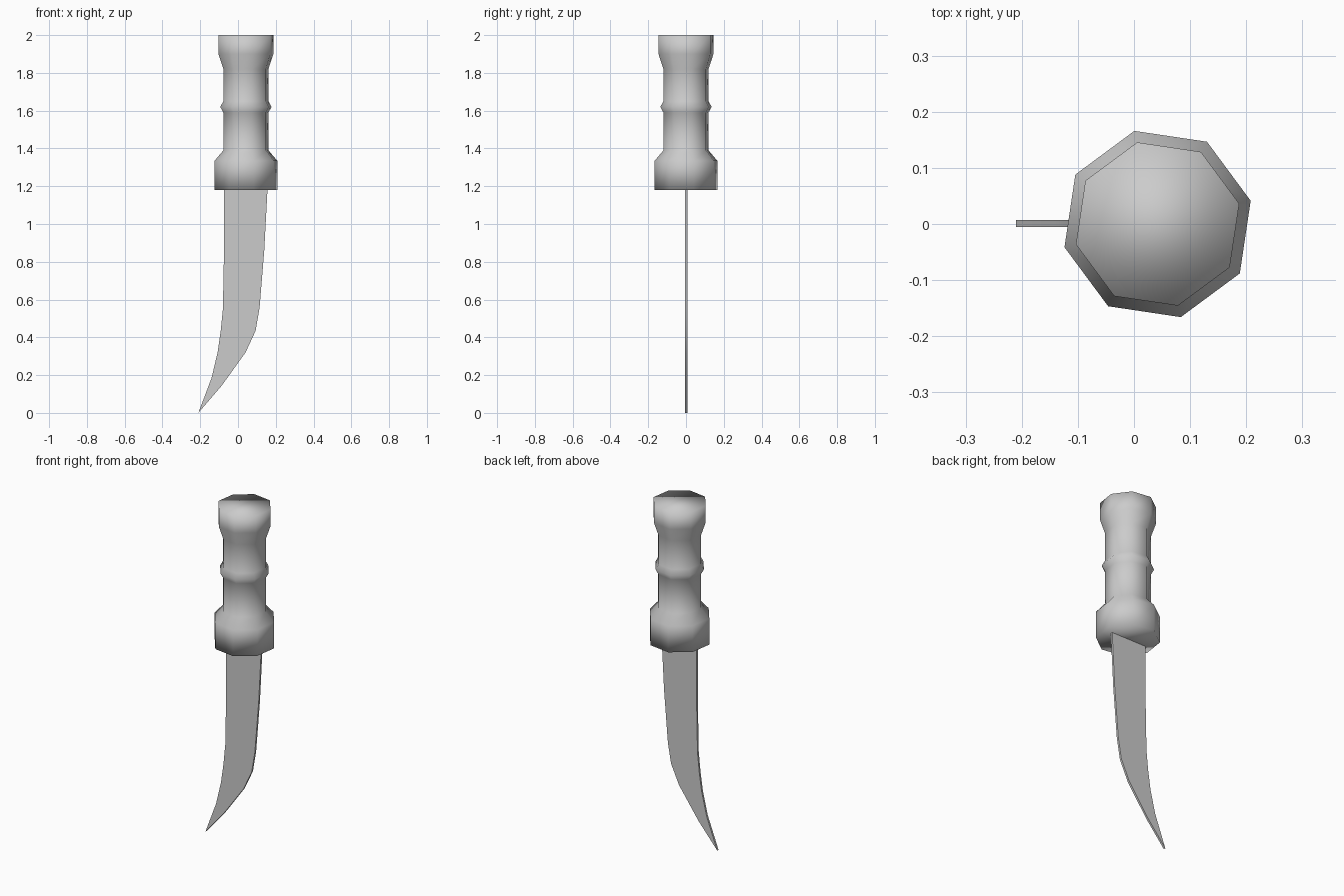
import bpy, bmesh, math

if "Cube" in bpy.data.objects:
    bpy.data.objects.remove(bpy.data.objects["Cube"])

def make(name, bm):
    bmesh.ops.recalc_face_normals(bm, faces=bm.faces)
    me = bpy.data.meshes.new(name)
    bm.to_mesh(me)
    bm.free()
    ob = bpy.data.objects.new(name, me)
    bpy.context.collection.objects.link(ob)
    return ob

# Handle: eight-sided lathe with guard, grip ring and pommel, (radius, z)
profile = [(.171, 1.18), (.171, 1.335), (.123, 1.39), (.123, 1.59), (.14, 1.62),
           (.123, 1.65), (.123, 1.82), (.15, 1.90), (.15, 2.0)]
SIDES, CX, TURN = 8, .042, math.radians(14)
bm = bmesh.new()
rings = []
for r, z in profile:
    angles = [TURN + 2 * math.pi * i / SIDES for i in range(SIDES)]
    rings.append([bm.verts.new((CX + r * math.cos(a), r * math.sin(a), z)) for a in angles])
for lo, hi in zip(rings, rings[1:]):
    for i in range(SIDES):
        j = (i + 1) % SIDES
        bm.faces.new((lo[i], lo[j], hi[j], hi[i]))
bm.faces.new(rings[0])
bm.faces.new(rings[-1])
for f in bm.faces:
    f.smooth = True
make("handle", bm)

# Blade: thin curved slab, outline (x, z), slightly sunk into the guard
outline = [(-.074, 1.2), (-.074, .86), (-.08, .55), (-.092, .43), (-.108, .32), (-.14, .185),
           (-.21, 0), (-.087, .143), (.04, .32), (.093, .434), (.114, .555), (.139, .86),
           (.157, 1.2)]
bm = bmesh.new()
side = bm.faces.new([bm.verts.new((x, -.005, z)) for x, z in outline])
ext = bmesh.ops.extrude_face_region(bm, geom=[side], use_keep_orig=True)
for v in ext["geom"]:
    if isinstance(v, bmesh.types.BMVert):
        v.co.y = .007
blade = make("blade", bm)
bpy.context.view_layer.objects.active = blade
blade.select_set(True)
bpy.ops.object.shade_smooth_by_angle(angle=math.radians(35))
